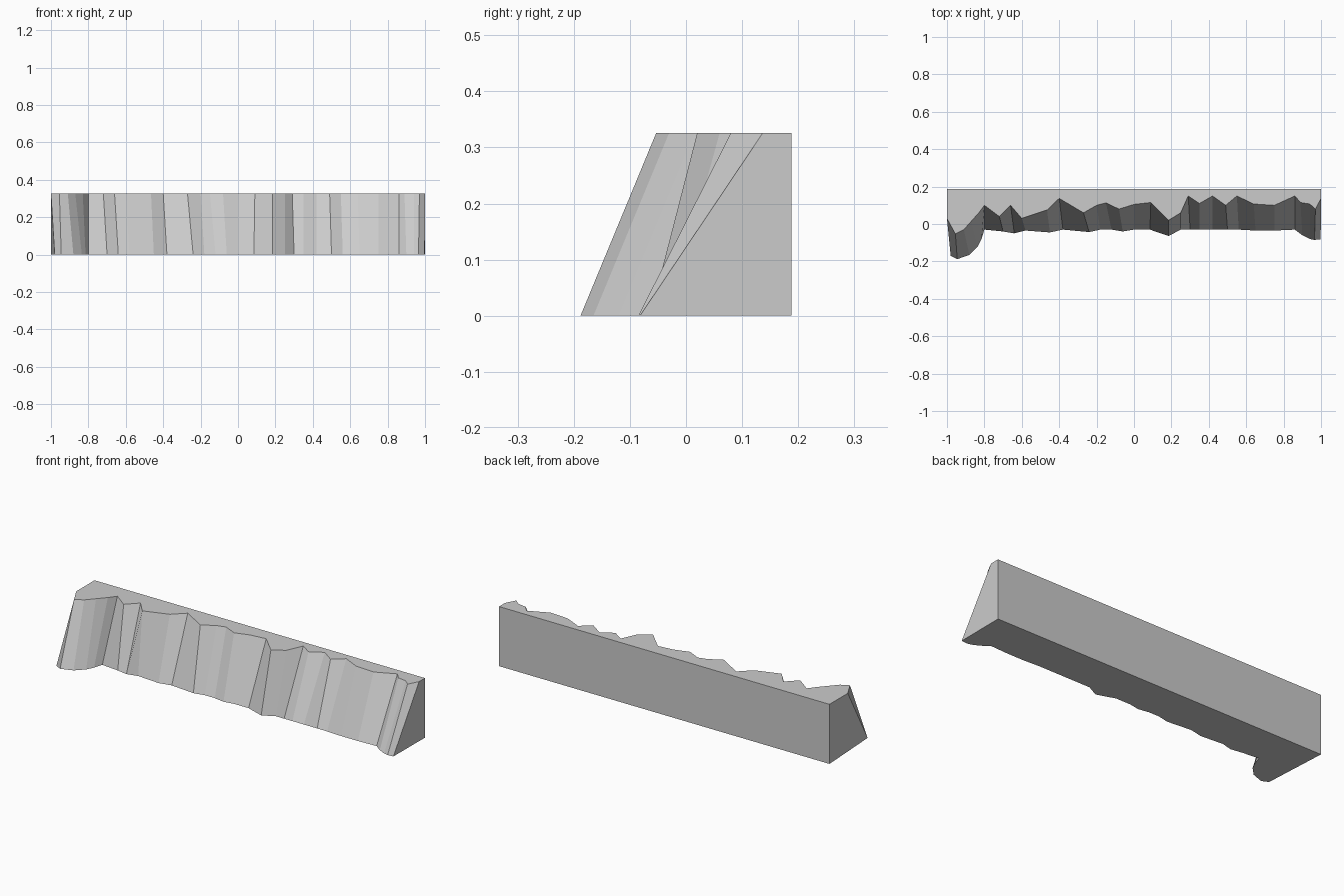
import bpy
import bmesh

# Remove the default cube only
default_cube = bpy.data.objects.get("Cube")
if default_cube:
    bpy.data.objects.remove(default_cube, do_unlink=True)

HEIGHT = 0.326
BACK = 0.188

# Cliff ridges in hundredths: crest x, crest y, foot x, foot y
RIDGES = [
    (-100, 3, -98, -17), (-95.5, -5.3, -94.5, -18.8), (-91, -3, -88, -16.5),
    (-87, 1.5, -83.5, -12), (-83, 6, -81.5, -8), (-80, 10, -80, -3),
    (-72, 4, -70, -4), (-66, 10, -64, -5), (-60, 3, -58, -3.5),
    (-46.5, 7.5, -45, -4.5), (-40, 13.7, -38, -3), (-27, 6, -24, -4.3),
    (-20, 10, -18, -3), (-15, 11.3, -12, -3), (-8, 8, -6, -4),
    (0, 10.5, 0, -3), (9, 11.5, 8.5, -3), (18.5, 2, 18.5, -6.4),
    (25, 6, 25, -3), (29, 15, 30, -3), (35, 11, 35, -3),
    (42, 15, 42, -3), (49, 10, 50, -3), (55, 15, 56, -3),
    (64, 10.7, 65, -3.5), (75, 10, 75, -3.5), (86, 15, 86, -3),
    (89, 11.5, 90, -6), (94, 10.7, 94, -8), (97, 8, 96.5, -8.5),
    (100, 13.7, 99.8, -8.2),
]


def make_material(name, colour):
    material = bpy.data.materials.new(name)
    material.use_nodes = True
    material.diffuse_color = colour
    shader = next(node for node in material.node_tree.nodes
                  if node.type == "BSDF_PRINCIPLED")
    shader.inputs["Base Color"].default_value = colour
    return material


def build_cliff(name, material):
    mesh = bpy.data.meshes.new(name)
    bm = bmesh.new()

    def add_vertex(x, y, z):
        return bm.verts.new((x, y, z))

    # Crest and foot outlines, each closed by two corners on the straight back
    crest = [add_vertex(cx / 100, cy / 100, HEIGHT) for cx, cy, fx, fy in RIDGES]
    foot = [add_vertex(fx / 100, fy / 100, 0) for cx, cy, fx, fy in RIDGES]
    for outline, z in ((crest, HEIGHT), (foot, 0)):
        outline.append(add_vertex(1, BACK, z))
        outline.append(add_vertex(-1, BACK, z))

    # Flat top and underside
    bm.faces.new(crest)
    bm.faces.new(foot[::-1])

    # Rock face, end walls and back wall
    count = len(crest)
    for i in range(count):
        j = (i + 1) % count
        bm.faces.new((foot[i], foot[j], crest[j], crest[i]))

    bmesh.ops.recalc_face_normals(bm, faces=bm.faces[:])
    bm.to_mesh(mesh)
    bm.free()
    mesh.materials.append(material)
    cliff = bpy.data.objects.new(name, mesh)
    bpy.context.scene.collection.objects.link(cliff)
    return cliff


rock_grey = make_material("light_rock_grey", (0.6, 0.6, 0.6, 1.0))
build_cliff("cliff_wall", rock_grey)
